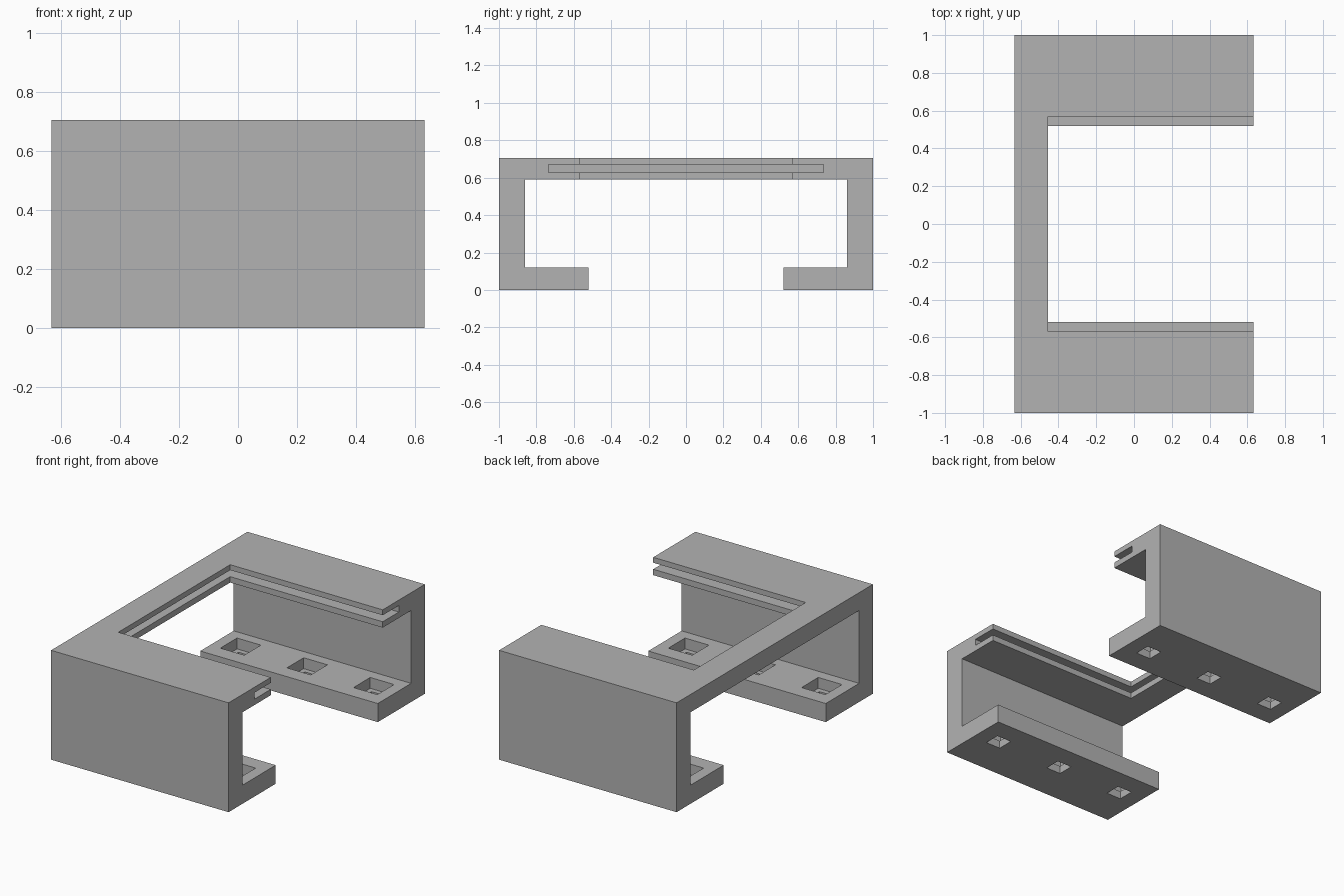
import bpy
import bmesh

cube = bpy.data.objects.get("Cube")
if cube:
    bpy.data.objects.remove(cube, do_unlink=True)

LENGTH_X, TOP, HALF_Y = 0.633, 0.705, 1.0
FLANGE = 0.12

grey = bpy.data.materials.new("plain grey")
grey.use_nodes = True
colour = (0.45, 0.45, 0.45, 1)
grey.diffuse_color = colour
grey.node_tree.nodes["Principled BSDF"].inputs["Base Color"].default_value = colour


def make_object(name, bm):
    bmesh.ops.recalc_face_normals(bm, faces=bm.faces)
    mesh = bpy.data.meshes.new(name)
    bm.to_mesh(mesh)
    bm.free()
    mesh.materials.append(grey)
    obj = bpy.data.objects.new(name, mesh)
    bpy.context.collection.objects.link(obj)
    return obj


def box(name, low, high):
    bm = bmesh.new()
    bmesh.ops.create_cube(bm, size=1)
    for v in bm.verts:
        v.co = [h if c > 0 else l for c, l, h in zip(v.co, low, high)]
    return make_object(name, bm)


def cut(target, cutter):
    mod = target.modifiers.new("cut", "BOOLEAN")
    mod.operation, mod.solver, mod.object = "DIFFERENCE", "EXACT", cutter
    bpy.context.view_layer.objects.active = target
    bpy.ops.object.modifier_apply(modifier=mod.name)
    bpy.data.objects.remove(cutter, do_unlink=True)


# Bracket body: a C-shaped section with inward feet, extruded along x
half = [(0.52, 0), (HALF_Y, 0), (HALF_Y, TOP)]
inner = [(0.86, 0.59), (0.86, FLANGE), (0.52, FLANGE)]
mirror = lambda pts: [(-y, z) for y, z in reversed(pts)]
section = half + mirror(half) + mirror(inner) + inner
bm = bmesh.new()
face = bm.faces.new([bm.verts.new((-LENGTH_X, y, z)) for y, z in section])
side = bmesh.ops.extrude_face_region(bm, geom=[face])
for v in side["geom"]:
    if isinstance(v, bmesh.types.BMVert):
        v.co.x = LENGTH_X
body = make_object("bracket_body", bm)

# Open window in the top, and the groove around its three sides
cut(body, box("window_cutter", (-0.455, -0.57, 0.5), (0.8, 0.57, 0.8)))
cut(body, box("groove_cutter", (-0.555, -0.735, 0.628), (0.8, 0.735, 0.67)))

# Stepped square holes through both feet
for y in (-0.705, 0.705):
    for x in (-0.475, 0, 0.475):
        for size, low, high in ((0.085, 0.05, 0.2), (0.052, -0.1, 0.1)):
            cut(body, box("hole_cutter", (x - size, y - size, low),
                          (x + size, y + size, high)))
